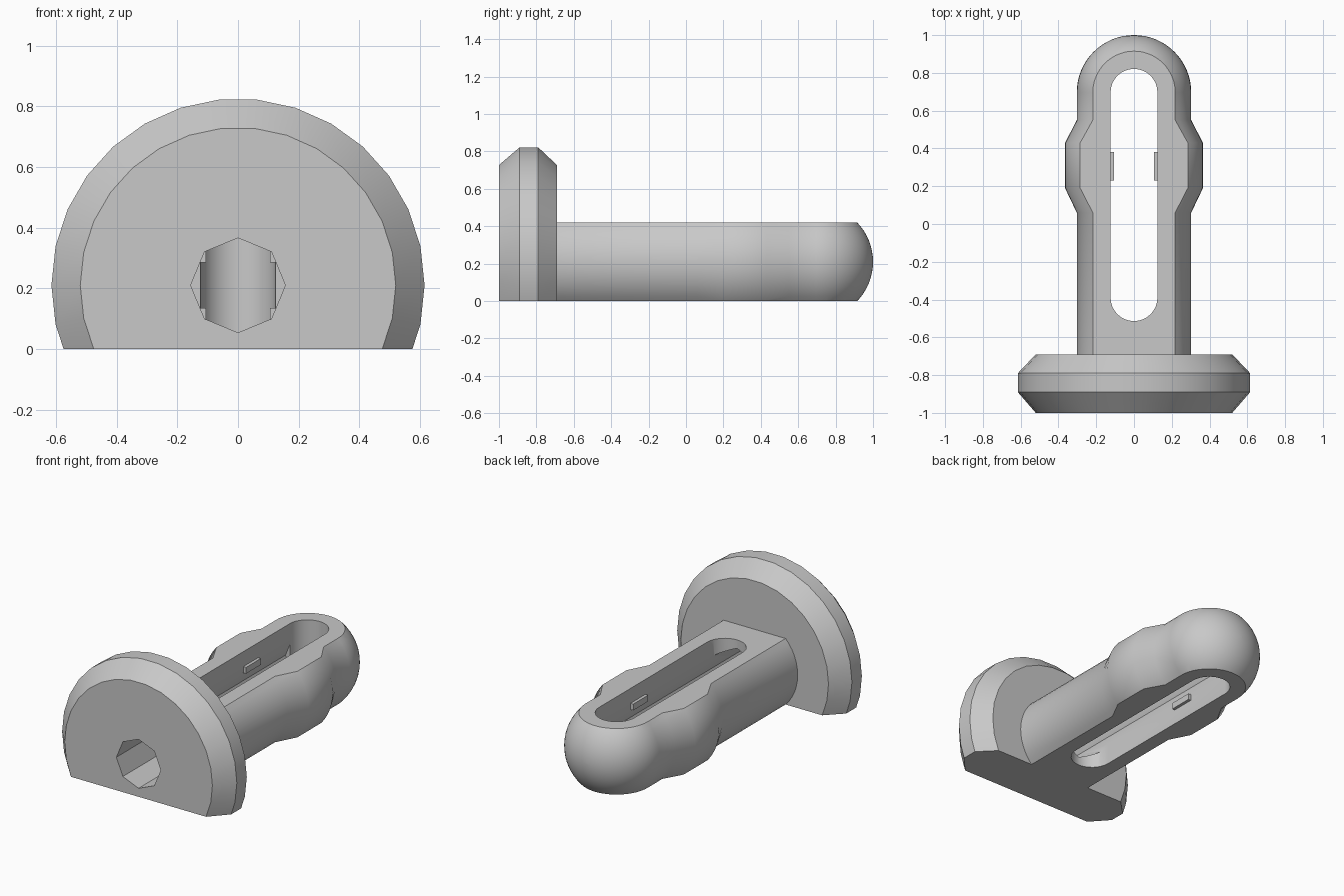
import bpy, bmesh, math
from mathutils import Vector

if "Cube" in bpy.data.objects:
    bpy.data.objects.remove(bpy.data.objects["Cube"])

AXIS_Z = 0.21

grey = bpy.data.materials.new("plain grey")
grey.diffuse_color = (0.58, 0.58, 0.58, 1)
grey.use_nodes = True
grey.node_tree.nodes["Principled BSDF"].inputs["Base Color"].default_value = grey.diffuse_color


def finish(bm, name):
    bmesh.ops.recalc_face_normals(bm, faces=bm.faces)
    mesh = bpy.data.meshes.new(name)
    bm.to_mesh(mesh)
    bm.free()
    mesh.materials.append(grey)
    ob = bpy.data.objects.new(name, mesh)
    bpy.context.collection.objects.link(ob)
    return ob


def lathe(name, profile, sides, z_cuts=()):
    """Rings (y, x radius, z radius) along y, closed and sliced flat at z_cuts."""
    bm = bmesh.new()
    rings = []
    for y, rx, rz in profile:
        rings.append([bm.verts.new((rx * math.cos(t), y, AXIS_Z + rz * math.sin(t)))
                      for t in (2 * math.pi * i / sides for i in range(sides))])
    for a, b in zip(rings, rings[1:]):
        for i in range(sides):
            j = (i + 1) % sides
            bm.faces.new((a[i], a[j], b[j], b[i]))
    bm.faces.new(rings[0])
    bm.faces.new(rings[-1])
    for z, direction in z_cuts:
        res = bmesh.ops.bisect_plane(bm, geom=bm.verts[:] + bm.edges[:] + bm.faces[:],
                                     plane_co=Vector((0, 0, z)),
                                     plane_no=Vector((0, 0, direction)), clear_outer=True)
        edges = [e for e in res["geom_cut"] if isinstance(e, bmesh.types.BMEdge)]
        bmesh.ops.edgeloop_fill(bm, edges=edges)
    return finish(bm, name)


def slot_cutter(half_width, y0, y1):
    """Long round-ended prism standing through the shaft."""
    bm = bmesh.new()
    n = 16
    pts = []
    for yc, start in ((y1, 0), (y0, math.pi)):
        for i in range(n + 1):
            t = start + math.pi * i / n
            pts.append((half_width * math.cos(t), yc + half_width * math.sin(t), -0.2))
    base = bm.faces.new([bm.verts.new(p) for p in pts])
    ext = bmesh.ops.extrude_face_region(bm, geom=[base])
    top = [v for v in ext["geom"] if isinstance(v, bmesh.types.BMVert)]
    bmesh.ops.translate(bm, verts=top, vec=(0, 0, 0.9))
    return finish(bm, "slot_cutter")


def cut(ob, cutters):
    for c in cutters:
        m = ob.modifiers.new("cut", 'BOOLEAN')
        m.operation = 'DIFFERENCE'
        m.solver = 'EXACT'
        m.object = c
    deps = bpy.context.evaluated_depsgraph_get()
    mesh = bpy.data.meshes.new_from_object(ob.evaluated_get(deps))
    ob.modifiers.clear()
    ob.data = mesh


def smooth(ob):
    bpy.ops.object.select_all(action='DESELECT')
    ob.select_set(True)
    bpy.context.view_layer.objects.active = ob
    bpy.ops.object.shade_smooth_by_angle(angle=math.radians(32))


# Bevelled disc head with a flat underside
head = lathe("head", [(-1, 0.52, 0.52), (-0.89, 0.615, 0.615),
                      (-0.79, 0.615, 0.615), (-0.69, 0.52, 0.52)], 30, [(0, -1)])

# Shaft with snap bulge and ball tip, flat above and below
R = 0.303
profile = [(-0.69, R, R), (0.06, R, R), (0.19, 0.365, 0.337),
           (0.43, 0.365, 0.337), (0.55, R, R)]
for i in range(16):
    t = math.pi / 2 * i / 16
    profile.append((0.697 + R * math.sin(t), R * math.cos(t), R * math.cos(t)))
profile.append((0.9999, 0.004, 0.004))
shaft = lathe("shaft", profile, 48, [(0, -1), (2 * AXIS_Z, 1)])

# Octagonal bore along the axis and the long slot through the shaft
bore = lathe("bore_cutter", [(-1.2, 0.156, 0.156), (0.7, 0.156, 0.156)], 8)
slot = slot_cutter(0.124, -0.39, 0.697)
cut(head, [bore])
cut(shaft, [slot, bore])
for c in (bore, slot):
    bpy.data.objects.remove(c)
smooth(head)
smooth(shaft)

# Small catches on the slot walls
for side, label in ((-1, "left"), (1, "right")):
    for dz, level in ((-0.095, "lower"), (0.095, "upper")):
        bm = bmesh.new()
        bmesh.ops.create_cube(bm, size=1)
        bmesh.ops.scale(bm, verts=bm.verts, vec=(0.03, 0.15, 0.04))
        bmesh.ops.translate(bm, verts=bm.verts, vec=(side * 0.12, 0.305, AXIS_Z + dz))
        finish(bm, f"{label}_{level}_catch")
